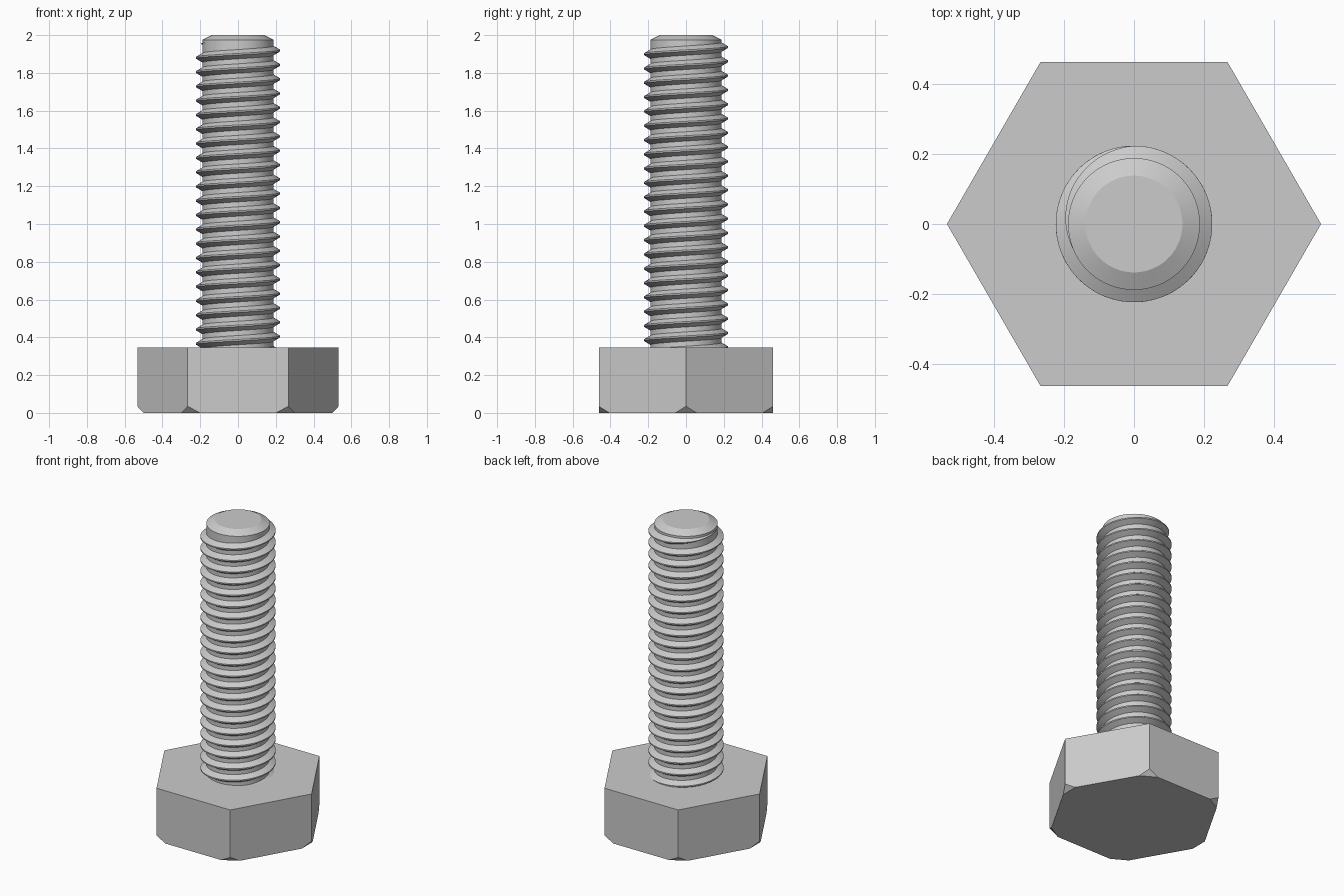
import bpy, bmesh, math
from math import cos, sin, pi, radians

HEAD_R, HEAD_H = 0.533, 0.345      # corner radius and height of the hex head
CUT_Z, CUT_EDGE = 0.035, 0.065     # clipped lower corners
CORE_R, CREST_R = 0.188, 0.223     # thread root and crest radii
PITCH, CREST_TOP = 0.0757, 1.918   # CREST_TOP is the crest height on +x
SEGS = 64

if "Cube" in bpy.data.objects:
    bpy.data.objects.remove(bpy.data.objects["Cube"], do_unlink=True)

steel = bpy.data.materials.new("grey steel")
steel.use_nodes = True
steel.diffuse_color = (0.6, 0.6, 0.6, 1)
steel.node_tree.nodes["Principled BSDF"].inputs["Base Color"].default_value = steel.diffuse_color


def finish(bm, name, smooth=None):
    """Turn a bmesh into a named object with the steel material."""
    bmesh.ops.recalc_face_normals(bm, faces=bm.faces)
    mesh = bpy.data.meshes.new(name)
    bm.to_mesh(mesh)
    bm.free()
    mesh.materials.append(steel)
    obj = bpy.data.objects.new(name, mesh)
    bpy.context.collection.objects.link(obj)
    if smooth:
        bpy.ops.object.select_all(action='DESELECT')
        obj.select_set(True)
        bpy.context.view_layer.objects.active = obj
        bpy.ops.object.shade_smooth_by_angle(angle=radians(smooth))
    return obj


def polar(r, a, z):
    return (r * cos(a), r * sin(a), z)


# Hexagonal head with its lower corners clipped flat
bm = bmesh.new()
corners = [i * pi / 3 for i in range(6)]
top = [bm.verts.new(polar(HEAD_R, a, HEAD_H)) for a in corners]
clip = [bm.verts.new(polar(HEAD_R, a, CUT_Z)) for a in corners]
base = [bm.verts.new(polar(HEAD_R, a, 0)) for a in corners]
t = CUT_EDGE / HEAD_R              # hexagon edge length equals its radius
after = [bm.verts.new(base[i].co.lerp(base[(i + 1) % 6].co, t)) for i in range(6)]
before = [bm.verts.new(base[i].co.lerp(base[i - 1].co, t)) for i in range(6)]
for v in base:
    bm.verts.remove(v)
for i in range(6):
    j = (i + 1) % 6
    bm.faces.new((clip[i], after[i], before[j], clip[j], top[j], top[i]))
    bm.faces.new((before[i], after[i], clip[i]))
bm.faces.new(top)
bm.faces.new([v for pair in zip(before, after) for v in pair])
finish(bm, "hex_head")

# Round shank with a chamfered tip
bm = bmesh.new()
profile = [(CORE_R, HEAD_H - 0.05), (CORE_R, 1.975), (0.138, 2.0)]
rings = [[bm.verts.new(polar(r, 2 * pi * i / SEGS, z)) for i in range(SEGS)]
         for r, z in profile]
for lo, hi in zip(rings, rings[1:]):
    for i in range(SEGS):
        j = (i + 1) % SEGS
        bm.faces.new((lo[i], lo[j], hi[j], hi[i]))
bm.faces.new(rings[0])
bm.faces.new(rings[-1])
finish(bm, "shank", 20)

# Right-handed helical thread, fading out near the tip
bm = bmesh.new()
start, fade, end = -21.5 * 2 * pi, 0.5 * pi, 1.12 * pi
steps = int((end - start) / (2 * pi) * SEGS)
sections = []
for k in range(steps + 1):
    a = start + (end - start) * k / steps
    z = CREST_TOP + PITCH * a / (2 * pi)
    s = max(0.02, min(1, (end - a) / (end - fade)))
    crest = CORE_R + (CREST_R - CORE_R) * s
    outline = [(CORE_R - 0.004, -0.027), (crest, -0.004),
               (crest, 0.004), (CORE_R - 0.004, 0.027)]
    sections.append([bm.verts.new(polar(r, a, z + dz * s)) for r, dz in outline])
for p, q in zip(sections, sections[1:]):
    for i in range(4):
        j = (i + 1) % 4
        bm.faces.new((p[i], p[j], q[j], q[i]))
bm.faces.new(sections[0])
bm.faces.new(sections[-1])
finish(bm, "thread", 30)
